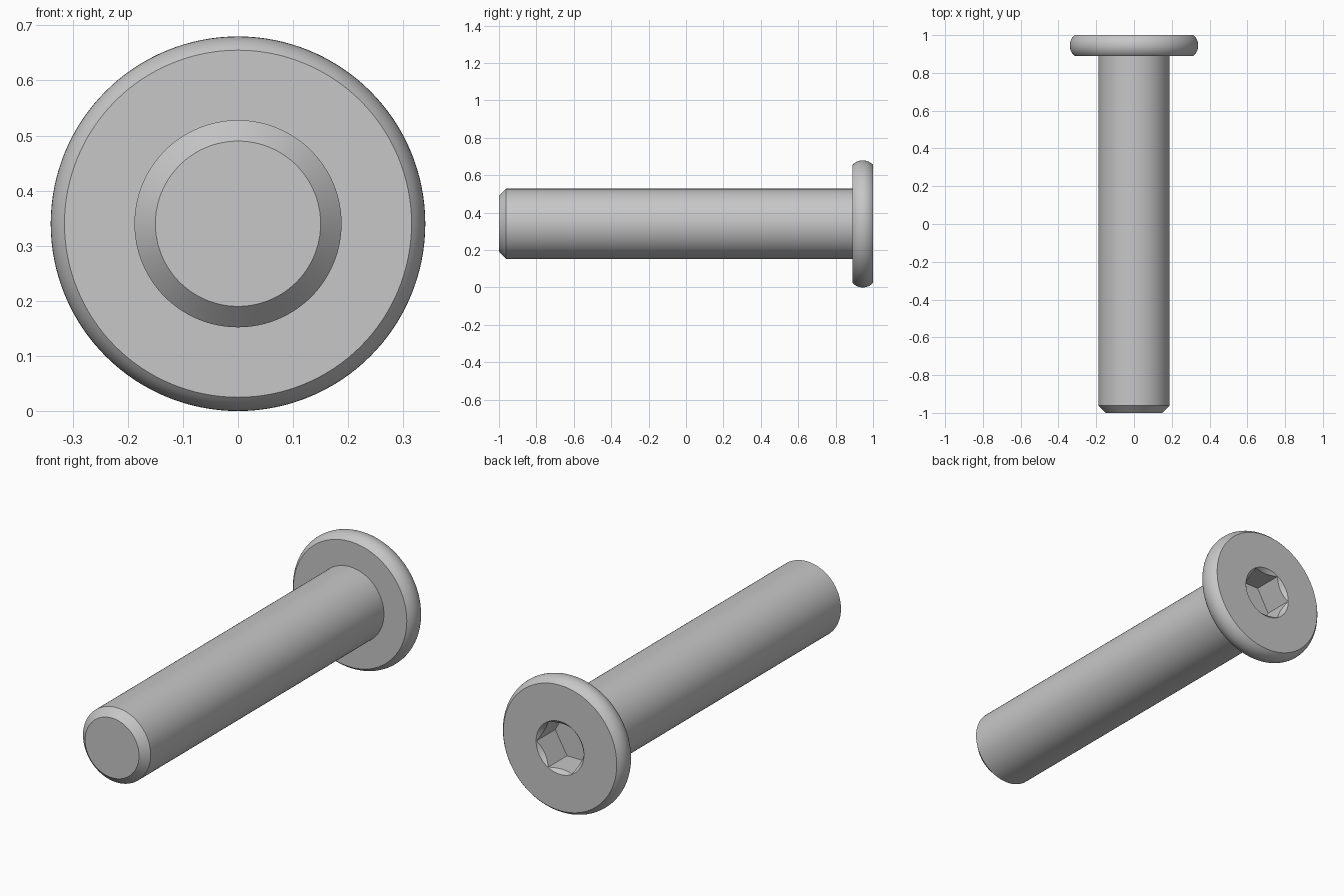
import bpy
import bmesh
from math import pi, sin, cos, asin
from mathutils import Vector

cube = bpy.data.objects.get("Cube")
if cube:
    bpy.data.objects.remove(cube, do_unlink=True)

HEAD_R, FLAT_R, SHAFT_R, TIP_R = 0.34, 0.315, 0.188, 0.15
HEAD_Y = 0.89            # underside of the head
SOCKET_R, SOCKET_DEPTH = 0.133, 0.15
AXIS_Z = HEAD_R

steel = bpy.data.materials.new("light_grey_steel")
steel.use_nodes = True
grey = (0.57, 0.57, 0.57, 1)
steel.diffuse_color = grey
steel.node_tree.nodes["Principled BSDF"].inputs["Base Color"].default_value = grey


def revolve(name, profile, steps=128):
    """Spin (radius, y) points about the long axis into a closed solid."""
    bm = bmesh.new()
    verts = [bm.verts.new((r, y, AXIS_Z)) for r, y in profile]
    edges = [bm.edges.new(pair) for pair in zip(verts, verts[1:])]
    bmesh.ops.spin(bm, geom=verts + edges, cent=(0, 0, AXIS_Z), axis=(0, 1, 0),
                   angle=2 * pi, steps=steps)
    bmesh.ops.remove_doubles(bm, verts=bm.verts, dist=1e-5)
    bmesh.ops.recalc_face_normals(bm, faces=bm.faces)
    mesh = bpy.data.meshes.new(name)
    bm.to_mesh(mesh)
    bm.free()
    mesh.materials.append(steel)
    obj = bpy.data.objects.new(name, mesh)
    bpy.context.collection.objects.link(obj)
    return obj


def cut(target, cutter):
    """Subtract the cutter from the target and discard the cutter."""
    mod = target.modifiers.new("cut", "BOOLEAN")
    mod.operation, mod.solver, mod.object = "DIFFERENCE", "EXACT", cutter
    bpy.ops.object.select_all(action="DESELECT")
    bpy.context.view_layer.objects.active = target
    target.select_set(True)
    bpy.ops.object.modifier_apply(modifier=mod.name)
    bpy.data.objects.remove(cutter, do_unlink=True)


# Rounded head rim: one arc bulging between the two flat faces
half, bulge = (1 - HEAD_Y) / 2, HEAD_R - FLAT_R
arc_r = (half ** 2 + bulge ** 2) / (2 * bulge)
sweep = asin(half / arc_r)
rim = []
for i in range(13):
    a = sweep * (i / 6 - 1)
    rim.append((HEAD_R - arc_r + arc_r * cos(a), HEAD_Y + half + arc_r * sin(a)))

# Chamfered shaft and head as one solid
bolt = revolve("bolt_body", [(0, -1), (TIP_R, -1), (SHAFT_R, TIP_R - SHAFT_R - 1 + 2 * (SHAFT_R - TIP_R)),
                             (SHAFT_R, HEAD_Y)] + rim + [(0, 1)])

# Hexagonal socket, flats at top and bottom
bpy.ops.mesh.primitive_cylinder_add(vertices=6, radius=SOCKET_R - 0.001, depth=2 * SOCKET_DEPTH,
                                    location=(0, 1, AXIS_Z), rotation=(pi / 2, pi / 6, 0))
hexagon = bpy.context.object
hexagon.data.materials.append(steel)
cut(bolt, hexagon)

# Conical countersink at the socket mouth
lip = 0.01
cut(bolt, revolve("countersink", [(0, 1 + lip), (SOCKET_R + lip, 1 + lip), (0, 1 - SOCKET_R)], 96))

bpy.ops.object.shade_smooth_by_angle(angle=pi / 7)
